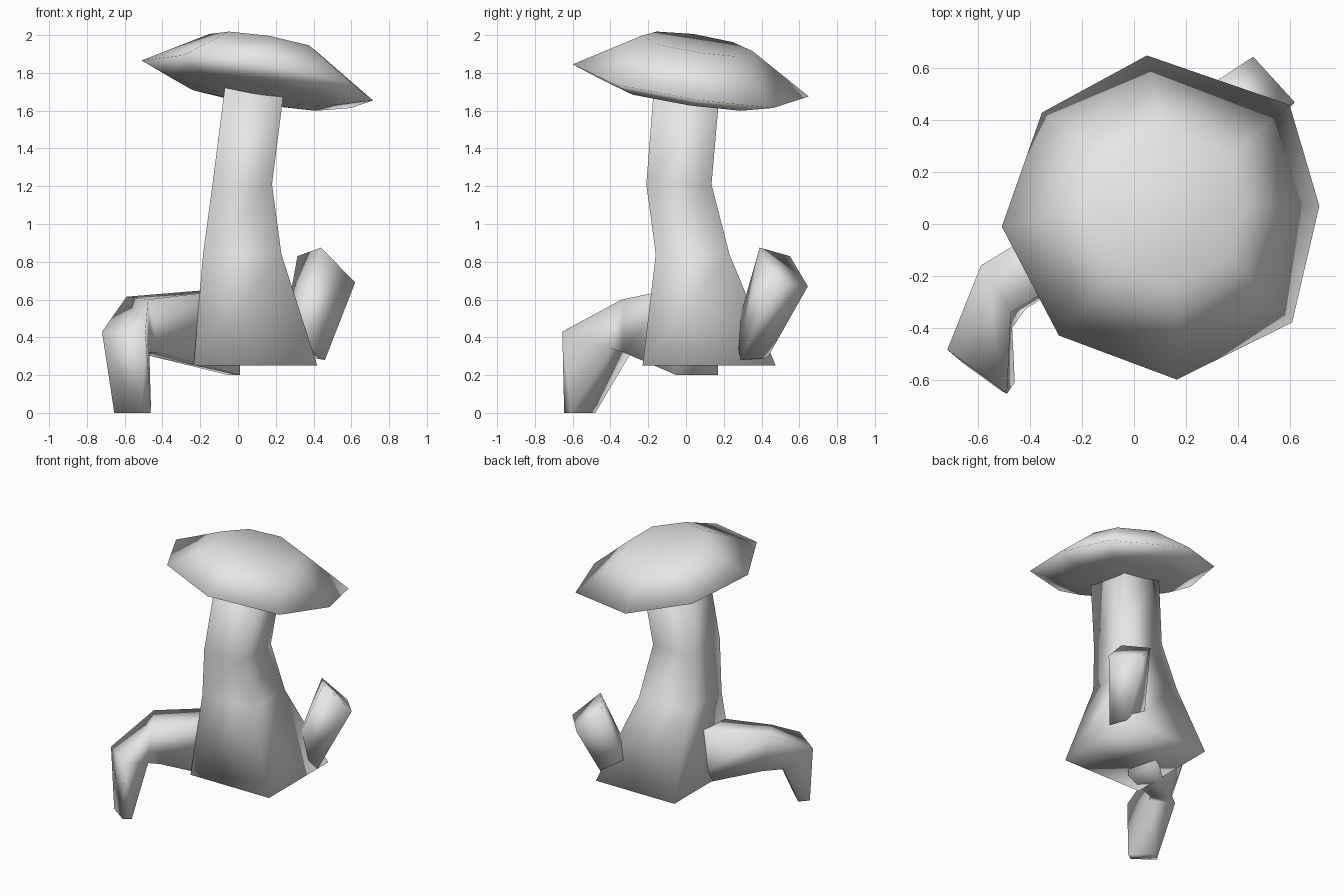
import bpy
import bmesh
from mathutils import Vector

default_cube = bpy.data.objects.get("Cube")
if default_cube:
    bpy.data.objects.remove(default_cube, do_unlink=True)


def make_material(name, colour):
    material = bpy.data.materials.new(name)
    material.use_nodes = True
    material.diffuse_color = colour
    shader = material.node_tree.nodes["Principled BSDF"]
    shader.inputs["Base Color"].default_value = colour
    return material


clay_grey = make_material("clay_grey", (0.8, 0.8, 0.8, 1))


def loft(name, sections):
    """Skin a row of matching cross-sections, close both ends, shade smooth."""
    bm = bmesh.new()
    rings = [[bm.verts.new(point) for point in section] for section in sections]
    for lower, upper in zip(rings, rings[1:]):
        count = len(lower)
        for i in range(count):
            j = (i + 1) % count
            bm.faces.new((lower[i], lower[j], upper[j], upper[i]))
    bm.faces.new(rings[0])
    bm.faces.new(rings[-1])
    bmesh.ops.recalc_face_normals(bm, faces=bm.faces)
    for face in bm.faces:
        face.smooth = True
    mesh = bpy.data.meshes.new(name)
    bm.to_mesh(mesh)
    bm.free()
    mesh.materials.append(clay_grey)
    part = bpy.data.objects.new(name, mesh)
    bpy.context.collection.objects.link(part)
    return part


def rectangle(left, right, front, back, z):
    return [(left, front, z), (right, front, z), (right, back, z), (left, back, z)]


# Square stalk, bent in the middle and flaring to a wide base
loft("stalk", [
    rectangle(-.235, .42, -.23, .475, .25),
    rectangle(-.185, .23, -.16, .23, .84),
    rectangle(-.135, .18, -.21, .135, 1.21),
    rectangle(-.07, .245, -.17, .18, 1.72),
])

# Tilted eight-sided cap: one rim outline, scaled about a leaning axis
rim_outline = [(.715, .07), (.6, .46), (.05, .65), (-.355, .43),
               (-.51, -.01), (-.29, -.43), (.165, -.6), (.61, -.38)]
rim_centre = Vector((.1, .02))
slope = Vector((-.163, -.151))


def cap_ring(scale, x, y, z):
    ring = []
    for point in rim_outline:
        offset = (Vector(point) - rim_centre) * scale
        ring.append((x + offset.x, y + offset.y, z + offset.dot(slope)))
    return ring


loft("cap", [
    cap_ring(.3, .08, 0, 1.665),
    cap_ring(.68, .07, -.01, 1.7),
    cap_ring(1, .1, .02, 1.762),
    cap_ring(.47, .135, .055, 1.957),
])

# Front limb: out of the body, over the knee and down to the ground
loft("front_limb", [
    [(-.05, .17, .66), (.01, -.05, .66), (.01, -.05, .2), (-.05, .17, .2)],
    [(-.59, -.16, .615), (-.475, -.34, .6), (-.42, -.33, .32), (-.5, -.2, .31)],
    [(-.72, -.485, .43), (-.49, -.655, .43), (-.47, -.4, .34), (-.61, -.29, .32)],
    [(-.655, -.54, 0), (-.51, -.645, 0), (-.46, -.61, 0), (-.6, -.48, 0)],
])

# Back limb: short stub raised outward from the base
loft("back_limb", [
    [(.29, .26, .42), (.24, .4, .42), (.4, .43, .29), (.46, .29, .28)],
    [(.44, .39, .875), (.315, .55, .83), (.46, .645, .67), (.62, .47, .69)],
])
